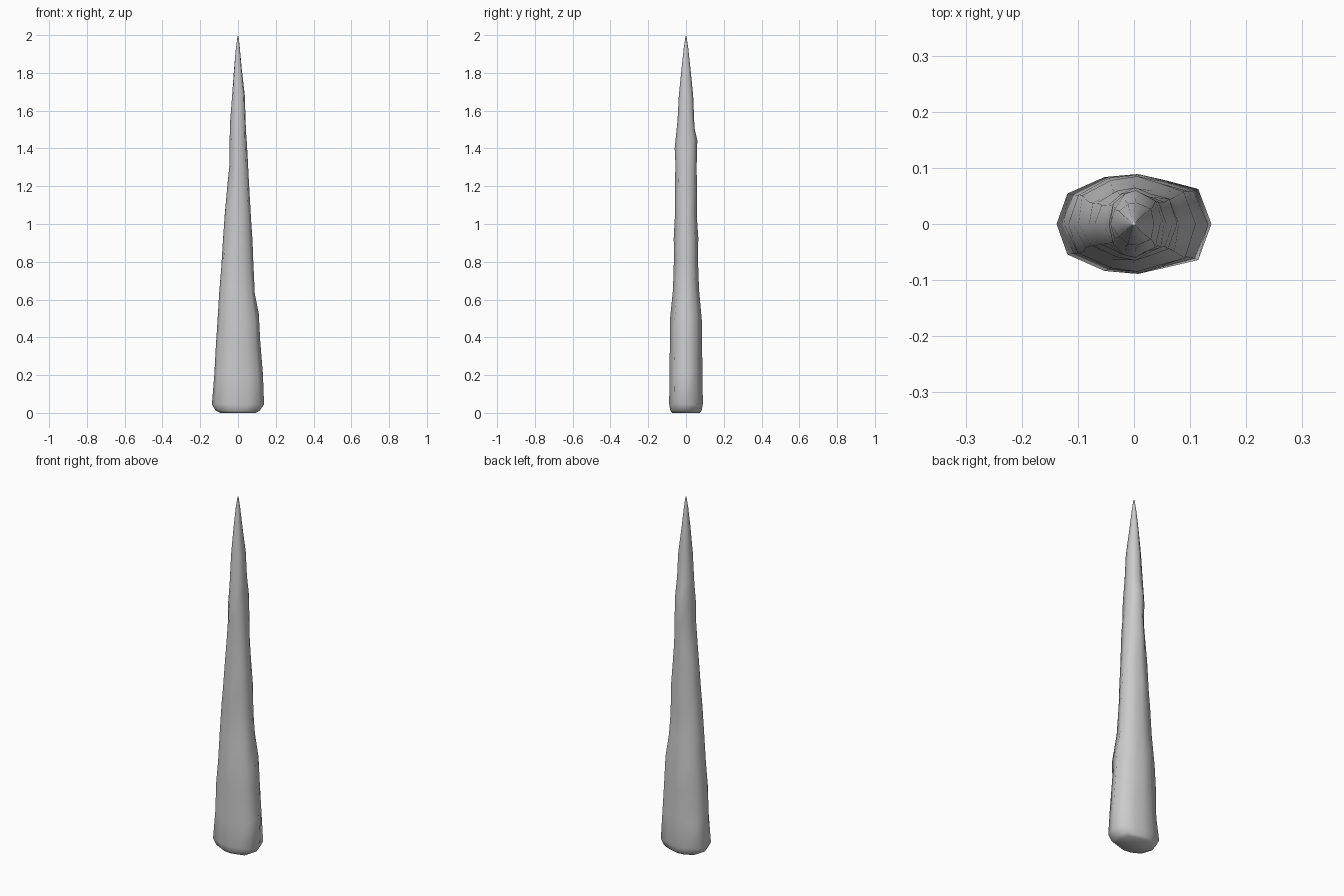
import bpy, bmesh, random

random.seed(4)

# Ten-sided flattened cross-section, in units of half width / half depth
section = [(1, 0), (0.83, 0.70), (0.42, 0.87), (0.05, 1), (-0.38, 0.94), (-0.86, 0.61),
           (-1, 0), (-0.86, -0.61), (-0.38, -0.94), (0.05, -1), (0.42, -0.87), (0.83, -0.72)]

# Rings up the spike: height, left x, right x, half depth
rings = [(0.0, -0.095, 0.095, 0.074), (0.012, -0.118, 0.115, 0.083),
         (0.045, -0.138, 0.138, 0.089), (0.2, -0.125, 0.132, 0.088),
         (0.36, -0.117, 0.118, 0.085), (0.5, -0.109, 0.11, 0.085),
         (0.65, -0.099, 0.089, 0.069), (0.8, -0.088, 0.080, 0.064),
         (0.9, -0.080, 0.077, 0.065), (1.05, -0.070, 0.069, 0.058),
         (1.2, -0.056, 0.058, 0.059), (1.3, -0.046, 0.053, 0.056),
         (1.42, -0.045, 0.047, 0.060), (1.52, -0.042, 0.042, 0.045),
         (1.68, -0.031, 0.036, 0.038), (1.82, -0.021, 0.020, 0.024),
         (1.93, -0.011, 0.010, 0.012), (1.985, -0.004, 0.004, 0.004)]

# Loft the rings into a tapering, slightly uneven spike
bm = bmesh.new()
loops = []
for z, left, right, depth in rings:
    cx, w = (left + right) / 2, (right - left) / 2
    chip = 0.05 if 0.1 < z < 1.6 else 0
    loop = []
    for i, (u, v) in enumerate(section):
        s = 1 - random.random() * chip * (0 if i in (0, 3, 6, 9) else 1)
        dz = random.uniform(-0.03, 0.03) if chip else 0
        loop.append(bm.verts.new((cx + u * w * s, v * depth * s, z + dz)))
    loops.append(loop)
n = len(section)
for a, b in zip(loops, loops[1:]):
    for i in range(n):
        j = (i + 1) % n
        bm.faces.new((a[i], a[j], b[j], b[i]))

# Flat foot and pointed tip
bm.faces.new(loops[0][::-1])
tip = bm.verts.new((0, 0, 2))
for i in range(n):
    bm.faces.new((loops[-1][i], loops[-1][(i + 1) % n], tip))
bmesh.ops.recalc_face_normals(bm, faces=bm.faces)

mesh = bpy.data.meshes.new("stone_spike")
bm.to_mesh(mesh)
bm.free()
mesh.shade_smooth()
spike = bpy.data.objects.new("stone_spike", mesh)
bpy.context.collection.objects.link(spike)
